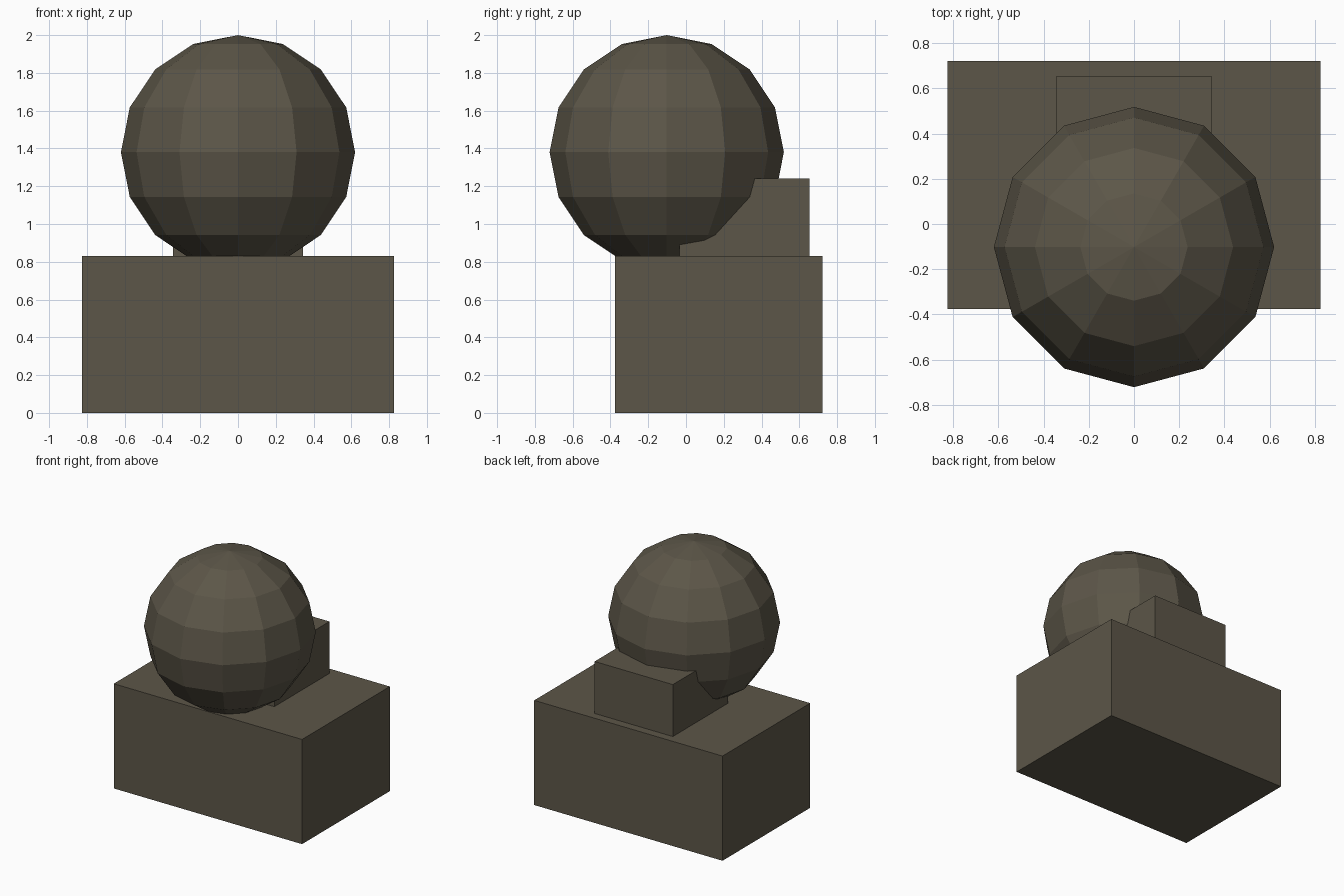
import bpy

cube = bpy.data.objects.get("Cube")
if cube:
    bpy.data.objects.remove(cube, do_unlink=True)

# One dark olive-grey colour throughout
OLIVE = (0.107, 0.093, 0.065, 1.0)
mat = bpy.data.materials.new("dark_olive_grey")
mat.use_nodes = True
mat.diffuse_color = OLIVE
bsdf = next(n for n in mat.node_tree.nodes if n.type == "BSDF_PRINCIPLED")
bsdf.inputs["Base Color"].default_value = OLIVE


def finish(name):
    obj = bpy.context.object
    obj.name = name
    obj.data.materials.append(mat)
    return obj


def block(name, low, high):
    """Box spanning two opposite corners."""
    centre = [(a + b) / 2 for a, b in zip(low, high)]
    bpy.ops.mesh.primitive_cube_add(size=1, location=centre)
    bpy.context.object.scale = [b - a for a, b in zip(low, high)]
    bpy.ops.object.transform_apply(location=False, rotation=False, scale=True)
    return finish(name)


# Wide base and the smaller block behind the ball
block("base", (-0.826, -0.377, 0), (0.826, 0.722, 0.83))
block("rear_block", (-0.343, -0.035, 0.83), (0.343, 0.655, 1.242))

# Faceted ball resting slightly sunk into the base
bpy.ops.mesh.primitive_uv_sphere_add(segments=12, ring_count=8, radius=0.62,
                                     location=(0, -0.102, 1.38))
finish("ball")
bpy.ops.object.shade_flat()
